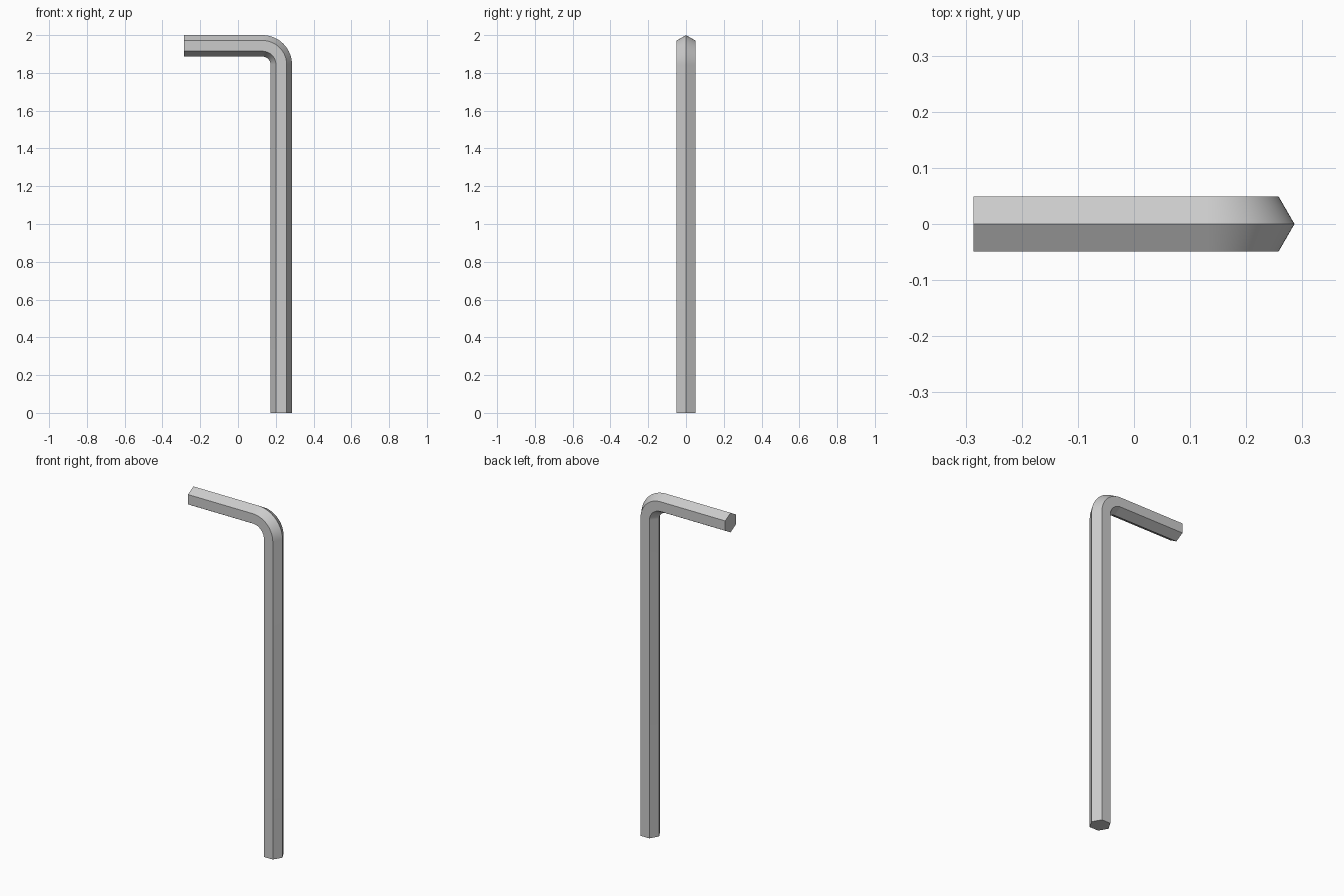
import bpy, bmesh
from math import sin, cos, pi, radians
from mathutils import Vector

if "Cube" in bpy.data.objects:
    bpy.data.objects.remove(bpy.data.objects["Cube"])

R = 0.0568            # hexagon corner radius
END = 0.286           # half width in x
BEND = 0.1            # centreline bend radius
STEPS = 20
cx, cz = END - R - BEND, 2 - R - BEND   # bend centre

# centreline stations: (position, outward direction in the xz plane)
path = [(Vector((END - R, 0, 0)), Vector((1, 0, 0)))]
for i in range(STEPS + 1):
    a = pi / 2 * i / STEPS
    out = Vector((cos(a), 0, sin(a)))
    path.append((Vector((cx, 0, cz)) + out * BEND, out))
path.append((Vector((-END, 0, 2 - R)), Vector((0, 0, 1))))

# sweep the hexagon along the centreline, one corner facing outward
bm = bmesh.new()
side = Vector((0, 1, 0))
rings = [[bm.verts.new(p + R * (out * cos(k * pi / 3) + side * sin(k * pi / 3)))
          for k in range(6)] for p, out in path]
for a, b in zip(rings, rings[1:]):
    for k in range(6):
        j = (k + 1) % 6
        bm.faces.new((a[k], a[j], b[j], b[k]))

# flat ends
bm.faces.new(rings[0][::-1])
bm.faces.new(rings[-1])
bmesh.ops.recalc_face_normals(bm, faces=bm.faces)

mesh = bpy.data.meshes.new("hex_key")
bm.to_mesh(mesh)
bm.free()
key = bpy.data.objects.new("hex_key", mesh)
bpy.context.collection.objects.link(key)

# smooth bend, sharp hexagon edges
bpy.context.view_layer.objects.active = key
key.select_set(True)
bpy.ops.object.shade_smooth_by_angle(angle=radians(30))
